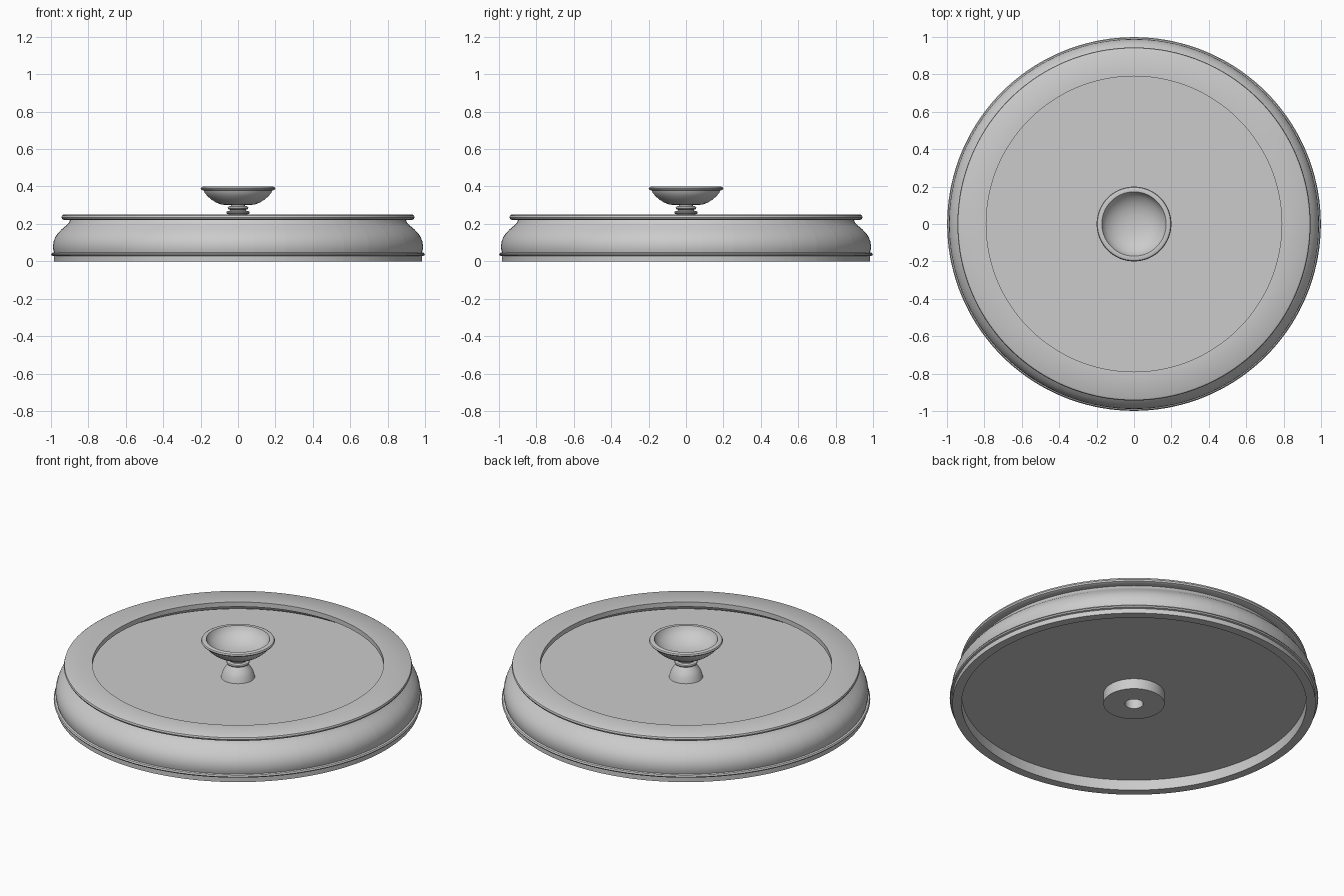
import bpy, bmesh, math


def finish(name, bm, angle=35):
    me = bpy.data.meshes.new(name)
    bm.to_mesh(me)
    bm.free()
    ob = bpy.data.objects.new(name, me)
    bpy.context.collection.objects.link(ob)
    bpy.ops.object.select_all(action='DESELECT')
    ob.select_set(True)
    bpy.context.view_layer.objects.active = ob
    bpy.ops.object.shade_smooth_by_angle(angle=math.radians(angle))
    return ob


def lathe(name, profile, steps, closed=False, joint=0, start=0.0):
    """Spin an (r, z) profile around z; every `joint` steps the surface is split."""
    bm = bmesh.new()
    rings = []
    for i in range(steps):
        a = start + 2 * math.pi * i / steps
        rings.append([bm.verts.new((r * math.cos(a), r * math.sin(a), z)) for r, z in profile])
    n = len(profile)
    for i in range(steps):
        a, b = rings[i], rings[(i + 1) % steps]
        for j in range(n if closed else n - 1):
            k = (j + 1) % n
            bm.faces.new((a[j], b[j], b[k], a[k]))
    bmesh.ops.remove_doubles(bm, verts=bm.verts, dist=1e-5)
    bmesh.ops.recalc_face_normals(bm, faces=bm.faces)
    if joint:
        cut = []
        for i in range(0, steps, joint):
            ring = set(rings[i])
            cut += [e for e in bm.edges if e.verts[0] in ring and e.verts[1] in ring]
        bmesh.ops.split_edges(bm, edges=cut)
    return finish(name, bm)


# Basin wall: 36 curved blocks with a foot bead and an overhanging coping
wall = [
    (0.935, 0.0), (0.985, 0.0), (0.985, 0.028), (0.995, 0.031), (0.999, 0.038),
    (0.994, 0.045), (0.984, 0.048), (0.988, 0.065), (0.989, 0.085), (0.986, 0.105),
    (0.978, 0.128), (0.963, 0.150), (0.942, 0.172), (0.920, 0.190), (0.905, 0.205),
    (0.898, 0.221), (0.930, 0.221), (0.940, 0.226), (0.944, 0.235), (0.941, 0.245),
    (0.933, 0.25), (0.79, 0.25), (0.79, 0.222), (0.855, 0.220), (0.862, 0.195),
    (0.885, 0.165), (0.912, 0.135), (0.928, 0.105), (0.935, 0.07),
]
lathe("basin_wall", wall, 144, closed=True, joint=4, start=math.radians(5))

# Basin floor and water: one pale solid disc filling the wall
pale = bpy.data.materials.new("pale_grey")
pale.diffuse_color = (0.85, 0.85, 0.85, 1)
water = lathe("water", [(0, 0.172), (0.872, 0.172), (0.872, 0.171)], 96)
floor = lathe("basin_floor", [(0, 0.075), (0.936, 0.075), (0.936, 0.062), (0, 0.062)], 72)
for ob in (water, floor):
    ob.data.materials.append(pale)

# Pedestal: round foot with a pipe hole, flaring up to a beaded neck
pedestal = [
    (0, 0.24), (0.05, 0.24), (0.05, 0.0), (0.166, 0.0), (0.166, 0.075),
    (0.130, 0.095), (0.108, 0.125), (0.098, 0.15), (0.092, 0.172), (0.085, 0.20),
    (0.072, 0.225), (0.055, 0.245), (0.050, 0.252), (0.060, 0.255), (0.063, 0.261),
    (0.060, 0.267), (0.045, 0.270), (0.041, 0.275), (0.052, 0.279), (0.056, 0.286),
    (0.051, 0.293), (0.038, 0.297), (0.036, 0.305), (0, 0.305),
]
lathe("pedestal", pedestal, 48)

# Upper bowl with rolled rim
bowl = [
    (0, 0.300), (0.06, 0.300), (0.090, 0.304), (0.115, 0.313), (0.142, 0.330),
    (0.163, 0.348), (0.178, 0.366), (0.183, 0.379), (0.195, 0.381), (0.200, 0.388),
    (0.196, 0.396), (0.188, 0.40), (0.172, 0.398), (0.165, 0.38), (0.148, 0.36),
    (0.120, 0.339), (0.085, 0.324), (0.045, 0.316), (0, 0.314),
]
lathe("upper_bowl", bowl, 64)
